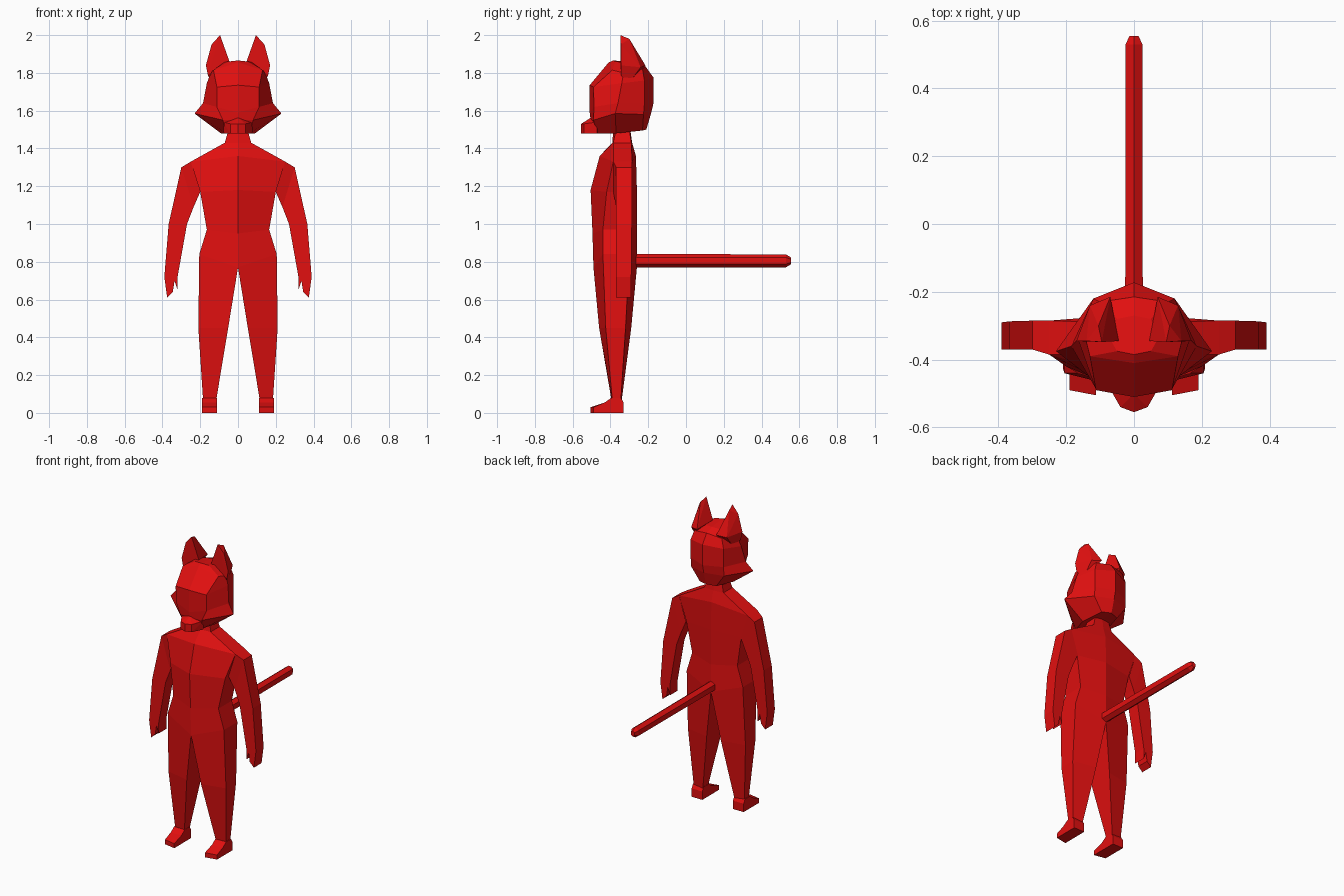
import bpy
import bmesh

default_cube = bpy.data.objects.get("Cube")
if default_cube:
    bpy.data.objects.remove(default_cube, do_unlink=True)

# One flat red for the whole figure
red = bpy.data.materials.new("red")
red.use_nodes = True
colour = (0.76, 0.005, 0.005, 1)
red.diffuse_color = colour
red.node_tree.nodes["Principled BSDF"].inputs["Base Color"].default_value = colour


def finish(name, bm, mirrored=True):
    """Mirror a half mesh across x = 0, weld the seam and make the object."""
    if mirrored:
        seam = [f for f in bm.faces if all(abs(v.co.x) < 1e-4 for v in f.verts)]
        bmesh.ops.delete(bm, geom=seam, context='FACES')
        copy = bmesh.ops.duplicate(bm, geom=bm.verts[:] + bm.edges[:] + bm.faces[:])
        for item in copy["geom"]:
            if isinstance(item, bmesh.types.BMVert):
                item.co.x = -item.co.x
        bmesh.ops.remove_doubles(bm, verts=bm.verts[:], dist=1e-4)
    bmesh.ops.recalc_face_normals(bm, faces=bm.faces[:])
    mesh = bpy.data.meshes.new(name)
    bm.to_mesh(mesh)
    bm.free()
    mesh.materials.append(red)
    obj = bpy.data.objects.new(name, mesh)
    bpy.context.collection.objects.link(obj)
    return obj


def loft(name, rings, cap_start=False, cap_end=False, mirrored=True):
    """Skin a list of equal rings of points."""
    bm = bmesh.new()
    loops = [[bm.verts.new(p) for p in ring] for ring in rings]
    for low, high in zip(loops, loops[1:]):
        n = len(low)
        for i in range(n):
            j = (i + 1) % n
            bm.faces.new((low[i], low[j], high[j], high[i]))
    if cap_start:
        bm.faces.new(loops[0])
    if cap_end:
        bm.faces.new(loops[-1])
    return finish(name, bm, mirrored)


def hull(name, points):
    """Faceted convex solid around a few corner points, mirrored."""
    bm = bmesh.new()
    for p in points:
        bm.verts.new(p)
    result = bmesh.ops.convex_hull(bm, input=bm.verts[:])
    spare = [v for v in result["geom_interior"] if isinstance(v, bmesh.types.BMVert)]
    bmesh.ops.delete(bm, geom=spare, context='VERTS')
    bmesh.ops.dissolve_limit(bm, angle_limit=0.02, verts=bm.verts[:], edges=bm.edges[:])
    return finish(name, bm)


def body_ring(z_mid, z_side, inner, outer, front, side_front, side_back, back):
    return [(inner, front, z_mid), (outer, side_front, z_side),
            (outer, side_back, z_side), (inner, back, z_mid)]


def limb_ring(outer, inner, front, back):
    (xo, zo), (xi, zi) = outer, inner
    return [(xo, front, zo), (xo, back, zo), (xi, back, zi), (xi, front, zi)]


# Torso and neck
hip = body_ring(.77, .84, 0, .205, -.49, -.44, -.30, -.26)
loft("torso", [
    hip,
    body_ring(.95, .97, 0, .165, -.495, -.44, -.30, -.26),
    body_ring(1.18, 1.17, 0, .20, -.505, -.42, -.29, -.26),
    body_ring(1.36, 1.33, 0, .25, -.457, -.385, -.285, -.265),
    body_ring(1.43, 1.43, 0, .07, -.39, -.385, -.29, -.285),
    body_ring(1.50, 1.50, 0, .05, -.385, -.37, -.30, -.295),
], cap_end=True)

# Legs
loft("legs", [
    hip,
    body_ring(.45, .45, .052, .21, -.46, -.425, -.32, -.29),
    body_ring(.07, .07, .115, .185, -.395, -.39, -.345, -.34),
], cap_end=True)

# Feet: side profile carried across the width, toe slightly slanted
foot_profile = [(-.505, 0), (-.505, .03), (-.43, .055), (-.395, .08),
                (-.345, .08), (-.33, .055), (-.33, 0)]
loft("feet", [
    [(.112, y, z) for y, z in foot_profile],
    [(.19, max(y, -.49), z) for y, z in foot_profile],
], cap_start=True, cap_end=True)

# Arms
loft("arms", [
    limb_ring((.25, 1.33), (.20, 1.17), -.385, -.285),
    limb_ring((.30, 1.30), (.235, 1.09), -.37, -.285),
    limb_ring((.367, 1.0), (.27, 1.0), -.37, -.287),
    limb_ring((.39, .72), (.32, .72), -.37, -.29),
])

# Hands with a notch between thumb and fingers
hand_profile = [(.32, .72), (.39, .72), (.375, .61), (.345, .64),
                (.336, .70), (.32, .65)]
loft("hands", [[(x, y, z) for x, z in hand_profile] for y in (-.37, -.29)],
     cap_start=True, cap_end=True)

# Tail: straight six-sided rod with a blunt tip
def tail_ring(y, size):
    six = [(0, 1), (1, .5), (1, -.5), (0, -1), (-1, -.5), (-1, .5)]
    return [(.026 * size * u, y, .805 + .036 * size * v) for u, v in six]

loft("tail", [tail_ring(-.28, 1), tail_ring(.53, .95), tail_ring(.555, .5)],
     cap_start=True, cap_end=True, mirrored=False)

# Head: rings run from the middle of the face round to the back
loft("head", [
    [(0, -.48, 1.48), (.06, -.47, 1.48), (.09, -.37, 1.48),
     (.06, -.23, 1.495), (0, -.21, 1.50)],
    [(0, -.505, 1.55), (.08, -.49, 1.55), (.23, -.375, 1.585),
     (.12, -.225, 1.58), (0, -.185, 1.585)],
    [(0, -.51, 1.59), (.112, -.487, 1.62), (.185, -.36, 1.64),
     (.12, -.22, 1.64), (0, -.172, 1.64)],
    [(0, -.51, 1.735), (.112, -.49, 1.725), (.165, -.34, 1.745),
     (.12, -.22, 1.76), (0, -.172, 1.775)],
    [(0, -.41, 1.855), (.13, -.39, 1.815), (.145, -.33, 1.80),
     (.10, -.23, 1.82), (0, -.215, 1.835)],
    [(0, -.385, 1.866), (.05, -.375, 1.86), (.07, -.34, 1.858),
     (.05, -.28, 1.85), (0, -.27, 1.855)],
], cap_start=True, cap_end=True)

# Muzzle
hull("muzzle", [
    (0, -.555, 1.48), (.04, -.54, 1.48), (.075, -.47, 1.48),
    (0, -.555, 1.53), (.04, -.54, 1.53), (.08, -.47, 1.54),
    (0, -.50, 1.565), (0, -.46, 1.48), (0, -.46, 1.56),
])

# Ears: flat front, ridge running down the back
hull("ears", [
    (.095, -.348, 2.0), (.14, -.345, 1.95), (.17, -.345, 1.84),
    (.045, -.345, 1.86), (.105, -.30, 1.98), (.07, -.215, 1.84),
    (.13, -.24, 1.83), (.137, -.31, 1.735), (.16, -.345, 1.79),
])
